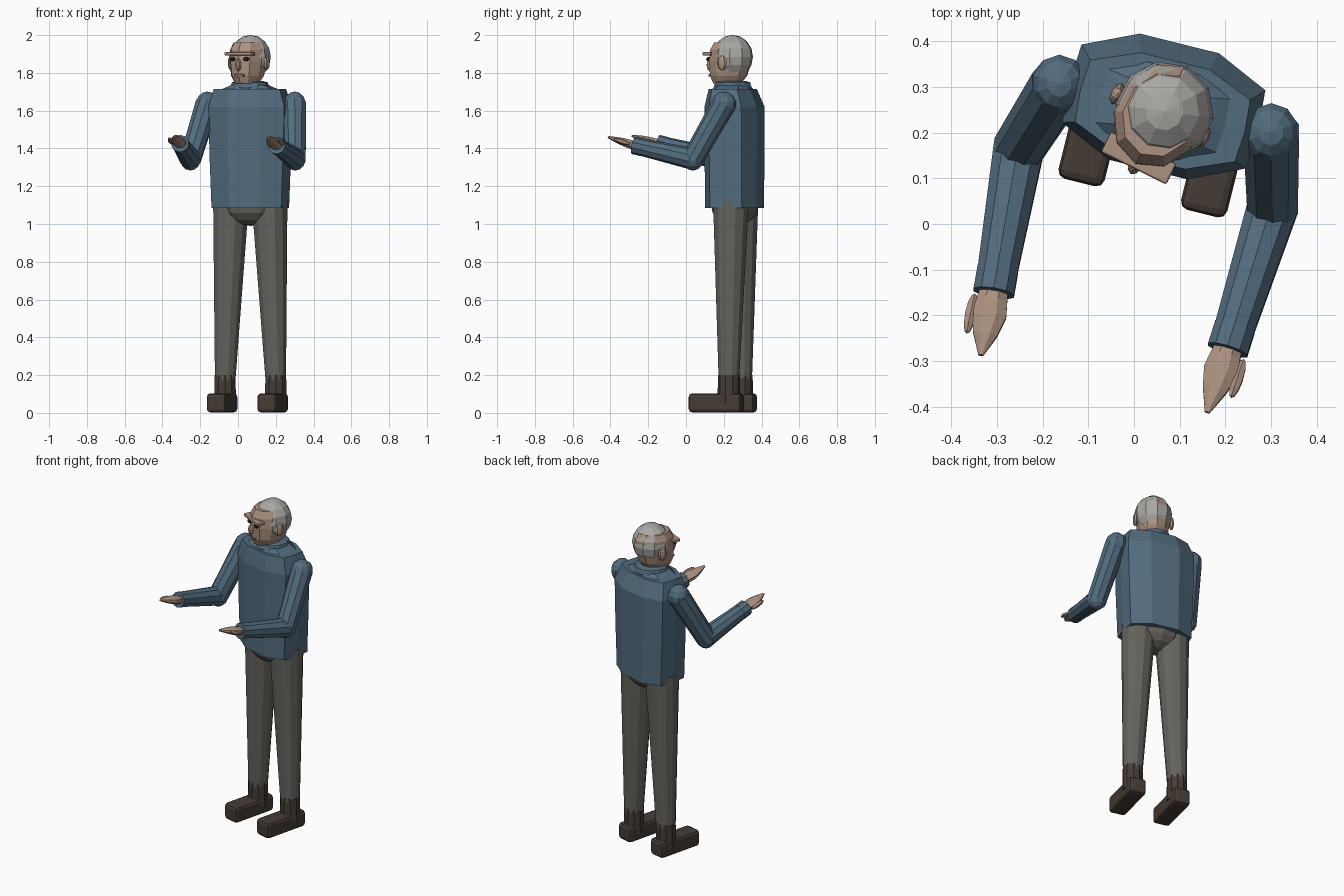
import bpy, bmesh
from math import sin, cos, pi, radians
from mathutils import Vector, Matrix

if "Cube" in bpy.data.objects:
    bpy.data.objects.remove(bpy.data.objects["Cube"])


def material(name, rgb):
    m = bpy.data.materials.new(name)
    m.diffuse_color = (*rgb, 1)
    m.use_nodes = True
    m.node_tree.nodes["Principled BSDF"].inputs["Base Color"].default_value = m.diffuse_color
    return m


BLUE = material("sweater_blue", (0.085, 0.15, 0.21))
TROUSER = material("trouser_grey", (0.13, 0.125, 0.11))
LEATHER = material("dark_leather", (0.06, 0.045, 0.036))
SKIN = material("skin", (0.42, 0.29, 0.22))
HAIR = material("grey_hair", (0.4, 0.39, 0.37))
DARK = material("eye_dark", (0.02, 0.015, 0.012))
LIP = material("lip", (0.3, 0.15, 0.12))


def finish(name, bm, mat, matrix=Matrix()):
    bmesh.ops.recalc_face_normals(bm, faces=bm.faces)
    me = bpy.data.meshes.new(name)
    bm.to_mesh(me)
    bm.free()
    me.materials.append(mat)
    ob = bpy.data.objects.new(name, me)
    ob.matrix_world = matrix
    bpy.context.collection.objects.link(ob)
    return ob


def ngon(n):
    return [(cos(2 * pi * (i + .5) / n), sin(2 * pi * (i + .5) / n)) for i in range(n)]


def loft(name, outline, rings, mat, matrix=Matrix()):
    """Skin an outline through rings of (z, x scale, y scale, y offset)."""
    bm = bmesh.new()
    loops = [[bm.verts.new((x * sx, y * sy + oy, z)) for x, y in outline]
             for z, sx, sy, oy in rings]
    n = len(outline)
    for a, b in zip(loops, loops[1:]):
        for i in range(n):
            j = (i + 1) % n
            bm.faces.new((a[i], a[j], b[j], b[i]))
    bm.faces.new(loops[0][::-1])
    bm.faces.new(loops[-1])
    return finish(name, bm, mat, matrix)


def along(a, b, side=(1, 0, 0)):
    """Frame at a with z toward b and x close to side."""
    a, b = Vector(a), Vector(b)
    z = (b - a).normalized()
    y = z.cross(Vector(side)).normalized()
    x = y.cross(z)
    m = Matrix((x, y, z)).transposed().to_4x4()
    m.translation = a
    return m, (b - a).length


def limb(name, a, b, r1, r2, mat, n=10):
    m, l = along(a, b)
    return loft(name, ngon(n), [(0, r1, r1, 0), (l, r2, r2, 0)], mat, m)


def ball(name, co, size, mat, base=Matrix(), seg=10, rings=7):
    bm = bmesh.new()
    bmesh.ops.create_uvsphere(bm, u_segments=seg, v_segments=rings, radius=1)
    return finish(name, bm, mat, base @ Matrix.Translation(co) @ Matrix.Diagonal((*size, 1)))


def box(name, co, size, mat, base=Matrix(), bevel=0.0):
    bm = bmesh.new()
    bmesh.ops.create_cube(bm, size=1, matrix=Matrix.Translation(co) @ Matrix.Diagonal((*size, 1)))
    if bevel:
        bmesh.ops.bevel(bm, geom=bm.edges[:], offset=bevel, segments=2, profile=.5, affect='EDGES')
    return finish(name, bm, mat, base)


BODY = Matrix.Translation((0.065, 0.257, 0)) @ Matrix.Rotation(radians(-14), 4, 'Z')
HEAD = Matrix.Translation((0.057, 0.238, 0)) @ Matrix.Rotation(radians(-26.5), 4, 'Z')

# Torso: ten-sided sweater, narrowing over the shoulders
half = [(1, -.62), (1.03, 0), (1, .62), (.43, 1)]
outline = half + [(-.43, 1), (-1, .62), (-1.03, 0), (-1, -.62), (-.43, -1), (.43, -1)]
loft("sweater_torso", outline, [(1.085, .19, .14, 0), (1.35, .2, .142, 0), (1.62, .207, .142, 0),
                                (1.715, .18, .112, -.01)], BLUE, BODY)
loft("sweater_yoke", outline, [(1.7, .17, .105, -.01), (1.735, .09, .085, -.01)], BLUE, BODY)
loft("collar", ngon(10), [(1.70, .095, .095, -.01), (1.725, .103, .103, -.01),
                          (1.75, .095, .095, -.01), (1.757, .07, .07, -.01)], BLUE, BODY)
ball("pelvis", (0, 0, 1.1), (.165, .125, .11), TROUSER, BODY, 12, 8)

# Legs and boots
for side, hip, ankle in (("right", (-.037, .288), (-.068, .295)), ("left", (.167, .238), (.2, .227))):
    limb(side + "_trouser_leg", (*ankle, .17), (*hip, 1.12), .056, .098, TROUSER, 12)
    limb(side + "_boot_shaft", (*ankle, .05), (*ankle, .2), .06, .058, LEATHER, 10)
    foot = Matrix.Translation((*ankle, 0)) @ Matrix.Rotation(radians(-14), 4, 'Z')
    box(side + "_boot_foot", (0, -.068, .053), (.104, .285, .1), LEATHER, foot, .018)

# Arms held forward, palms up
arms = (("right", (-.163, .306, 1.635), (-.252, .165, 1.345), (-.306, -.147, 1.425),
         (-.335, -.287, 1.467), -1),
        ("left", (.3, .2, 1.635), (.303, .036, 1.345), (.206, -.272, 1.415),
         (.16, -.412, 1.46), 1))
for side, shoulder, elbow, wrist, tip, s in arms:
    ball(side + "_shoulder", shoulder, (.062, .066, .066), BLUE)
    limb(side + "_upper_sleeve", shoulder, elbow, .064, .058, BLUE)
    ball(side + "_elbow", elbow, (.058, .058, .062), BLUE)
    limb(side + "_forearm_sleeve", elbow, wrist, .058, .044, BLUE)
    w, e = Vector(wrist), Vector(elbow)
    d = (w - e).normalized()
    limb(side + "_cuff", w - d * .05, w + d * .004, .047, .047, BLUE)
    m, l = along(wrist, tip)
    loft(side + "_hand", ngon(8), [(-.02, .03, .024, 0), (.02, .036, .025, 0), (.055, .041, .023, 0),
                                   (.1, .029, .017, 0), (l, .006, .006, 0)], SKIN, m)
    ball(side + "_thumb", (s * .04, 0, .06), (.014, .014, .047), SKIN, m, 6, 6)

# Head, hair and neck
limb("neck", (.06, .24, 1.68), (.057, .238, 1.8), .062, .062, SKIN)
loft("head", ngon(10), [(1.745, .062, .08, -.022), (1.785, .085, .105, -.014), (1.86, .098, .12, -.004),
                        (1.92, .098, .118, 0), (1.96, .08, .095, 0)], SKIN, HEAD)
ball("hair", (.005, .012, 1.885), (.108, .11, .116), HAIR, HEAD, 10, 8)

# Face
box("brow_ridge", (0, -.105, 1.901), (.16, .05, .018), SKIN, HEAD, .005)
ball("nose", (0, -.122, 1.842), (.015, .022, .034), SKIN, HEAD, 8, 6)
box("mouth", (0, -.112, 1.787), (.055, .016, .012), LIP, HEAD, .003)
for s, side in ((-1, "right"), (1, "left")):
    ball(side + "_ear", (s * .105, 0, 1.853), (.014, .026, .04), SKIN, HEAD, 8, 6)
    ball(side + "_eye", (s * .04, -.112, 1.873), (.018, .012, .011), DARK, HEAD, 8, 6)
